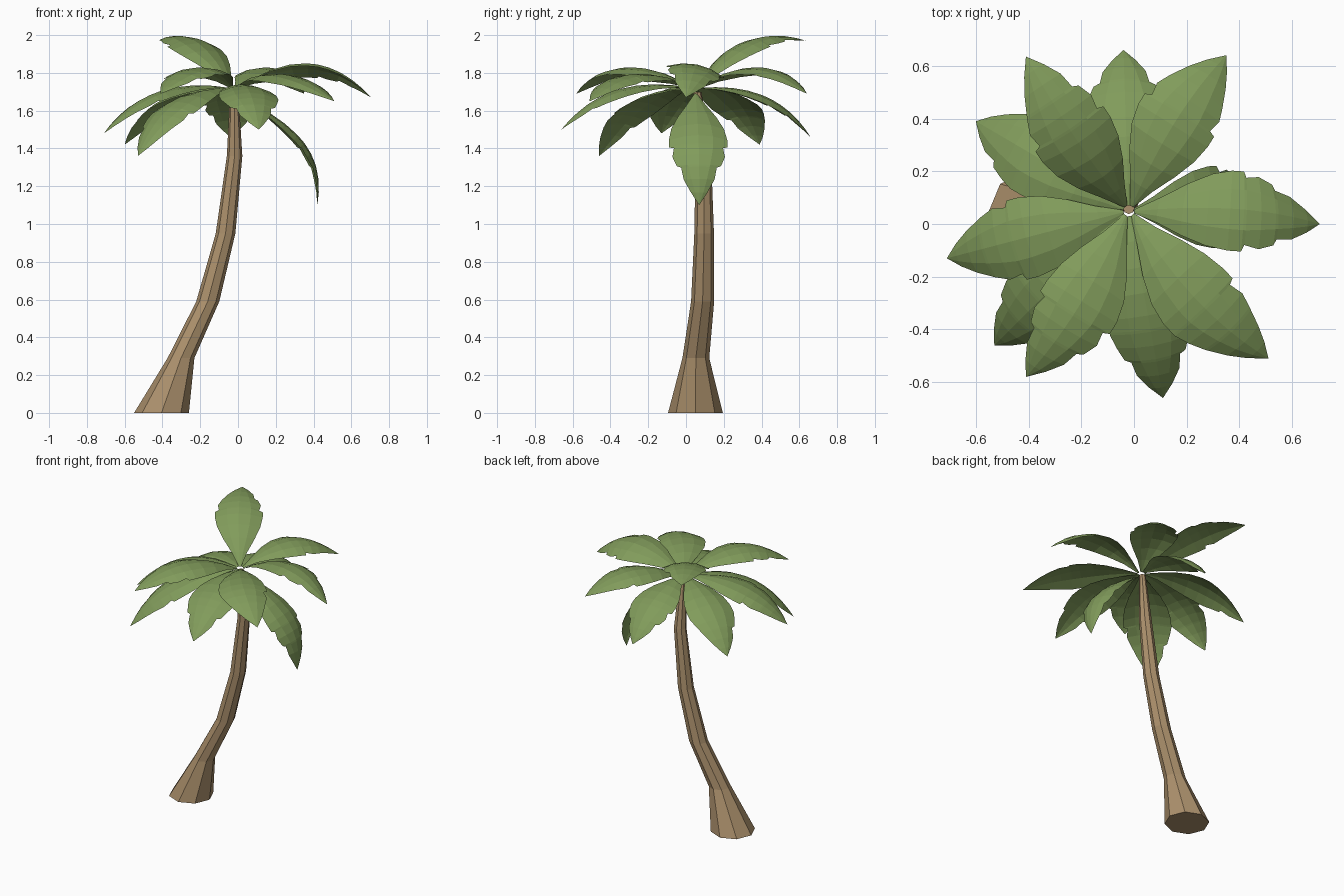
import bpy, bmesh, math, random
from mathutils import Vector, Matrix

if "Cube" in bpy.data.objects:
    bpy.data.objects.remove(bpy.data.objects["Cube"])

random.seed(4)


def material(name, rgb):
    m = bpy.data.materials.new(name)
    m.diffuse_color = (*rgb, 1)
    m.use_nodes = True
    m.node_tree.nodes["Principled BSDF"].inputs["Base Color"].default_value = m.diffuse_color
    return m


def finish(bm, name, mat):
    me = bpy.data.meshes.new(name)
    bm.to_mesh(me)
    bm.free()
    me.materials.append(mat)
    ob = bpy.data.objects.new(name, me)
    bpy.context.collection.objects.link(ob)
    return ob


BARK = material("bark brown", (0.41, 0.28, 0.15))
LEAF = material("leaf green", (0.22, 0.33, 0.105))

# Trunk: eight-sided rings along a bent path (x, y, z, radius)
PATH = [(-0.405, 0.05, 0, 0.145), (-0.302, 0.052, 0.29, 0.071),
        (-0.16, 0.088, 0.59, 0.061), (-0.066, 0.096, 0.95, 0.052),
        (-0.018, 0.092, 1.36, 0.041), (-0.02, 0.06, 1.70, 0.022)]
bm = bmesh.new()
rings = []
for x, y, z, r in PATH:
    rings.append([bm.verts.new((x + r * math.cos(k * math.pi / 4),
                                y + r * math.sin(k * math.pi / 4), z)) for k in range(8)])
for a, b in zip(rings, rings[1:]):
    for k in range(8):
        j = (k + 1) % 8
        bm.faces.new((a[k], a[j], b[j], b[k]))
bm.faces.new(rings[0][::-1])
bm.faces.new(rings[-1])
finish(bm, "trunk", BARK)

# Frond outline: half width along the length
OUTLINE = [(0, 0.008), (0.12, 0.05), (0.3, 0.122), (0.45, 0.155), (0.6, 0.155),
           (0.72, 0.128), (0.85, 0.082), (0.94, 0.04), (1, 0.0)]
STATIONS = [0, 0.12, 0.25, 0.38, 0.5, 0.575, 0.59, 0.67, 0.75, 0.765, 0.85, 0.93, 1]
NOTCHES = (0.59, 0.765)


def half_width(t):
    for (t0, w0), (t1, w1) in zip(OUTLINE, OUTLINE[1:]):
        if t <= t1:
            return w0 + (w1 - w0) * (t - t0) / (t1 - t0)
    return 0


def frond(name, tip, bulge, roll=0.0, bend=0.0, skew=0.2, base_z=1.72):
    """Arched leaf blade from crown to tip; bend shifts its middle to the left."""
    tip = Vector(tip)
    crown = Vector((-0.02, 0.05, base_z))
    out = Vector((tip.x - crown.x, tip.y - crown.y, 0)).normalized()
    base = crown + out * 0.02
    side = Vector((0, 0, 1)).cross(out)
    chord = tip - base
    up = chord.cross(side).normalized()
    arch = up * bulge + side * bend
    torn = {(n, s): random.random() < 0.65 for n in NOTCHES for s in (-1, 1)}
    bm = bmesh.new()
    rows = []
    for t in STATIONS:
        lean = 1 + skew * (t - 0.5)
        p = base + chord * t + arch * (4 * t * (1 - t) * lean)
        slope = 4 * ((1 - 2 * t) * lean + skew * t * (1 - t))
        tangent = (chord + up * (bulge * slope)).normalized()
        s_vec = Matrix.Rotation(roll, 3, tangent) @ side
        normal = tangent.cross(s_vec)
        if t == 1:
            rows.append([bm.verts.new(p)] * 5)
            continue
        row = []
        for f in (-1, -0.5, 0, 0.5, 1):
            w = half_width(t)
            if abs(f) == 1 and torn.get((t, f)):
                w *= 0.84
            row.append(bm.verts.new(p + s_vec * (f * w) - normal * (0.25 * w * f * f)))
        rows.append(row)
    for a, b in zip(rows, rows[1:]):
        for k in range(4):
            if b[k] is b[k + 1]:
                bm.faces.new((a[k], b[k], a[k + 1]))
            else:
                bm.faces.new((a[k], b[k], b[k + 1], a[k + 1]))
    finish(bm, name, LEAF)


# Crown: eleven fronds given by tip position, arch height, roll and sideways bend
frond("frond_right", (0.705, 0.0, 1.67), 0.15, -0.2, 0.035)
frond("frond_back_right", (0.35, 0.64, 1.69), 0.125, 0, 0.03)
frond("frond_back", (-0.04, 0.66, 1.46), 0.10)
frond("frond_raised", (-0.41, 0.635, 1.97), 0.12, 0, 0.015)
frond("frond_back_left", (-0.60, 0.39, 1.42), 0.11)
frond("frond_left", (-0.71, -0.13, 1.48), 0.11)
frond("frond_front_left_low", (-0.53, -0.46, 1.36), 0.12)
frond("frond_front_left", (-0.41, -0.58, 1.69), 0.125, 0, 0.03)
frond("frond_front", (0.11, -0.66, 1.50), 0.11)
frond("frond_front_right", (0.51, -0.51, 1.65), 0.11, 0, -0.045)
frond("frond_hanging", (0.42, 0.07, 1.10), 0.13, 0, 0, 0.8, 1.69)
